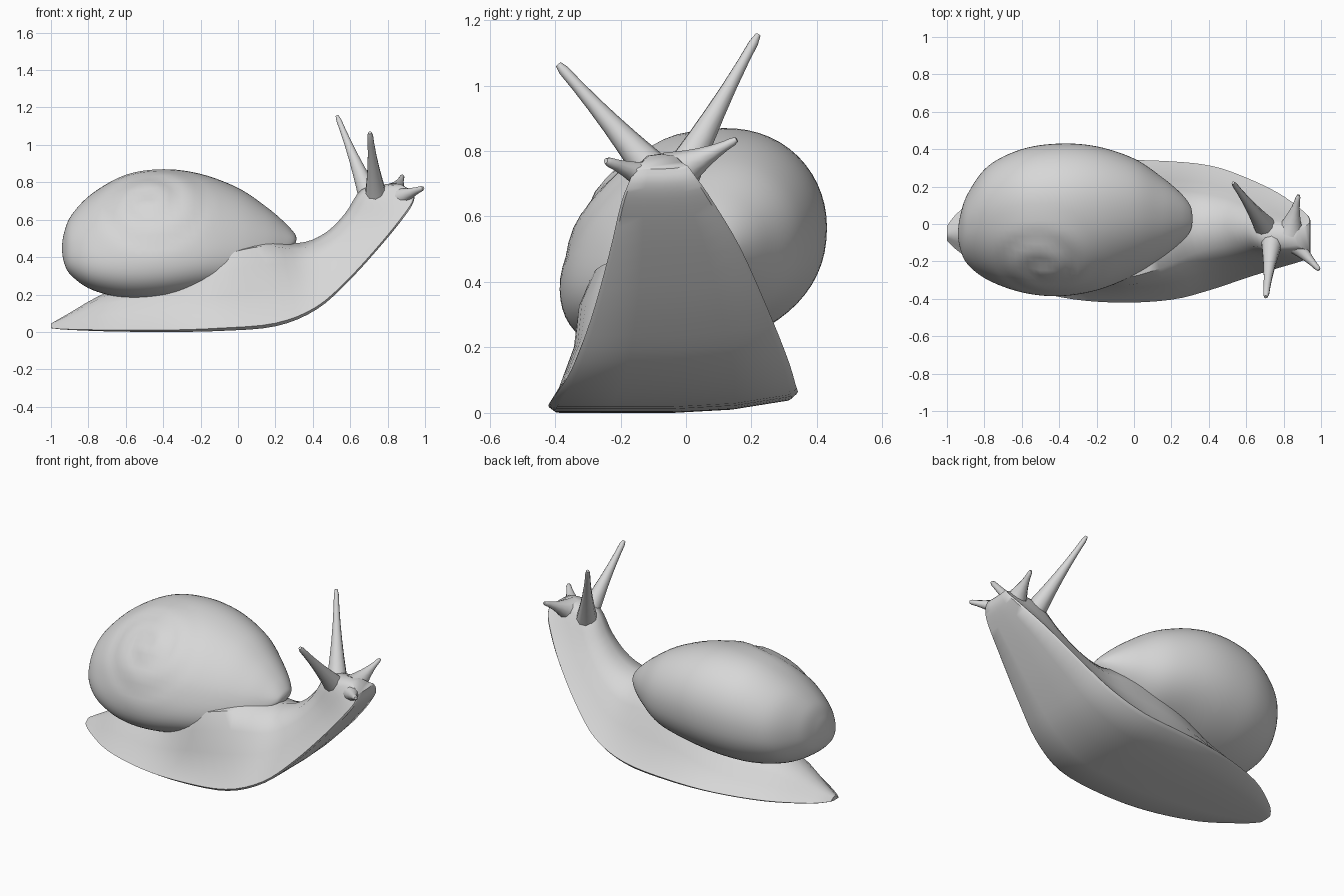
import bpy, bmesh, math
from mathutils import Vector

cube = bpy.data.objects.get("Cube")
if cube:
    bpy.data.objects.remove(cube)

grey = bpy.data.materials.new("plain_grey")
grey.use_nodes = True
grey.diffuse_color = (0.68, 0.68, 0.68, 1)
grey.node_tree.nodes["Principled BSDF"].inputs["Base Color"].default_value = (0.68, 0.68, 0.68, 1)


def smooth_rows(rows, steps):
    """Catmull-Rom interpolation between rows of numbers."""
    out = []
    for i in range(len(rows) - 1):
        p0, p1 = rows[max(i - 1, 0)], rows[i]
        p2, p3 = rows[i + 1], rows[min(i + 2, len(rows) - 1)]
        for k in range(steps):
            t = k / steps
            out.append([b + t * ((c - a) / 2 + t * (a - 2.5 * b + 2 * c - d / 2
                        + t * (1.5 * (b - c) + (d - a) / 2)))
                        for a, b, c, d in zip(p0, p1, p2, p3)])
    out.append(list(rows[-1]))
    return out


def loft(name, rings, angle=50):
    """Skin closed rings of points into a capped, smooth object."""
    bm = bmesh.new()
    loops = [[bm.verts.new(p) for p in ring] for ring in rings]
    n = len(loops[0])
    for a, b in zip(loops, loops[1:]):
        for j in range(n):
            bm.faces.new((a[j], a[(j + 1) % n], b[(j + 1) % n], b[j]))
    bm.faces.new(loops[0])
    bm.faces.new(loops[-1])
    bmesh.ops.recalc_face_normals(bm, faces=bm.faces)
    mesh = bpy.data.meshes.new(name)
    bm.to_mesh(mesh)
    bm.free()
    mesh.materials.append(grey)
    obj = bpy.data.objects.new(name, mesh)
    bpy.context.collection.objects.link(obj)
    bpy.ops.object.select_all(action="DESELECT")
    obj.select_set(True)
    bpy.context.view_layer.objects.active = obj
    bpy.ops.object.shade_smooth_by_angle(angle=math.radians(angle))
    return obj


# Body: sole x, sole z, back x, back z, centre y, half width, fullness at -y and +y
body_rows = [
    (-1.0, .02, -1.0, .045, -.05, .04, .2, .2),
    (-.92, .012, -.92, .09, -.04, .12, .2, .2),
    (-.7, .003, -.68, .22, -.04, .26, .3, .3),
    (-.4, 0, -.38, .28, -.04, .35, .5, .45),
    (-.1, .005, -.1, .44, -.04, .38, .9, .5),
    (.2, .03, .13, .5, -.035, .37, .7, .45),
    (.42, .12, .32, .475, -.02, .33, .42, .35),
    (.6, .28, .46, .525, -.02, .27, .35, .35),
    (.78, .48, .57, .63, -.035, .2, .4, .4),
    (.9, .63, .66, .76, -.06, .14, .5, .5),
    (.94, .7, .79, .79, -.07, .105, .6, .6),
    (.94, .745, .87, .79, -.075, .08, .5, .5),
]


def body_side(full):
    return [(.5, 0), (.95, 0), (1, .035), (.92, .14), (.68 + .13 * full, .42),
            (.45 + .34 * full, .7), (.2 + .5 * full, .91)]


def body_ring(row):
    bx, bz, tx, tz, yc, w, near, far = row
    section = ([(0, 0)] + body_side(far) + [(0, 1)]
               + [(-u, v) for u, v in reversed(body_side(near))])
    # the foot curls up a little along its +y edge
    return [(bx + (tx - bx) * v, yc + w * u,
             bz + (tz - bz) * v + .11 * w * max(u, 0) ** 2 * (1 - v)) for u, v in section]


loft("body", [body_ring(r) for r in smooth_rows(body_rows, 4)])

# Shell: x, low z, high z, low y, high y
shell_rows = [
    (-.942, .445, .455, -.055, -.045),
    (-.93, .37, .53, -.13, .04),
    (-.89, .3, .625, -.215, .16),
    (-.78, .225, .74, -.3, .31),
    (-.6, .18, .84, -.365, .4),
    (-.4, .18, .87, -.385, .43),
    (-.2, .21, .845, -.355, .415),
    (0, .25, .77, -.275, .35),
    (.15, .325, .67, -.185, .25),
    (.25, .4, .585, -.1, .165),
    (.3, .46, .53, -.04, .1),
    (.312, .49, .505, .01, .05),
]
apex = Vector((-.48, -.24, .72))
axis = Vector((-.1, -.62, .75)).normalized()
side = axis.cross(Vector((1, 0, 0))).normalized()
front = side.cross(axis)


def coil(p):
    """Press a fading spiral groove around the apex of the shell."""
    d = p - apex
    a, b = d.dot(front), d.dot(side)
    r = math.hypot(a, b)
    if d.dot(axis) < -.22 or r > .36:
        return p
    turn = r / .15 - math.atan2(b, a) / math.tau
    fade = 1 - (r / .36) ** 2
    groove = math.exp(-((turn - round(turn)) / .2) ** 2)
    return p + axis * fade * (.01 - .014 * groove)


def shell_ring(row, n=64):
    x, z0, z1, y0, y1 = row
    ring = []
    for j in range(n):
        a = math.tau * j / n
        # the whorl leans: its -y side hangs lower than its +y side
        c, s = math.cos(a), math.sin(a + .26 - .16 * math.cos(a))
        ring.append(coil(Vector((x, (y0 + y1) / 2 + (y1 - y0) / 2 * math.copysign(abs(c) ** .94, c),
                                 (z0 + z1) / 2 + (z1 - z0) / 2 * math.copysign(abs(s) ** .94, s)))))
    return ring


loft("shell", [shell_ring(r) for r in smooth_rows(shell_rows, 6)], 60)


# Tentacles: tapered tubes that flare into the head
def tentacle(name, base, tip, base_radius, tip_radius):
    base, tip = Vector(base), Vector(tip)
    way = (tip - base).normalized()
    u = way.orthogonal().normalized()
    v = way.cross(u)
    rings = []
    for t in (-.08, 0, .1, .22, .4, .6, .8, .94, 1):
        r = tip_radius + (base_radius - tip_radius) * (1 - t) ** 1.7
        if t == 1:
            r *= .6
        c = base.lerp(tip, t)
        rings.append([c + r * (u * math.cos(math.tau * j / 10) + v * math.sin(math.tau * j / 10))
                      for j in range(10)])
    loft(name, rings, 60)


tentacle("left_eye_stalk", (.69, .0, .755), (.53, .22, 1.155), .055, .014)
tentacle("right_eye_stalk", (.735, -.115, .755), (.705, -.39, 1.065), .055, .016)
tentacle("left_feeler", (.84, -.02, .74), (.88, .155, .835), .065, .012)
tentacle("right_feeler", (.845, -.09, .71), (.99, -.245, .77), .065, .014)
